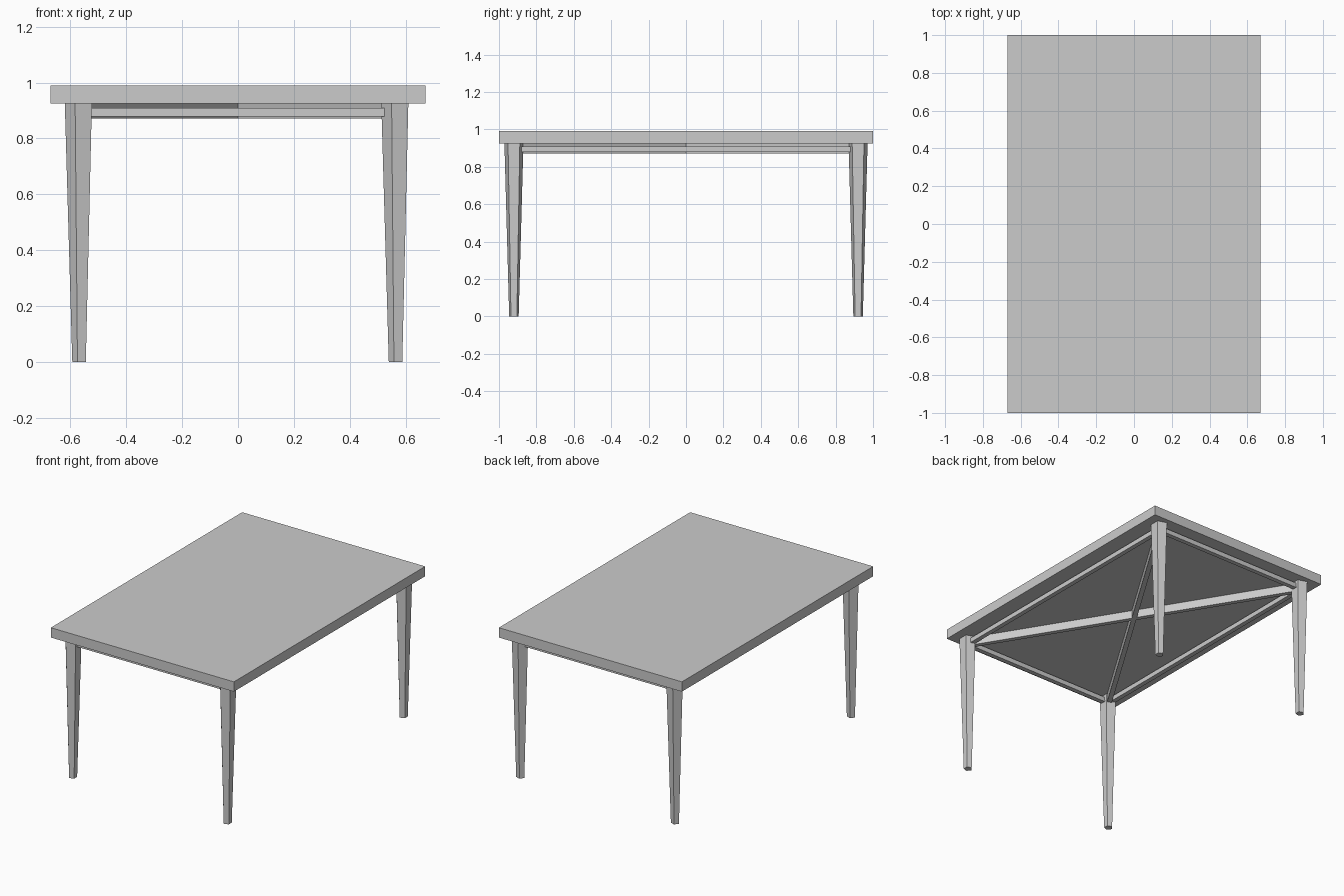
import bpy
import bmesh
from math import atan2, cos, hypot, pi, sin

cube = bpy.data.objects.get("Cube")
if cube:
    bpy.data.objects.remove(cube, do_unlink=True)

grey = bpy.data.materials.new("plain grey")
grey.use_nodes = True
colour = (0.6, 0.6, 0.6, 1)
grey.diffuse_color = colour
grey.node_tree.nodes["Principled BSDF"].inputs["Base Color"].default_value = colour

LEG_X, LEG_Y = 0.566, 0.92
TOP_Z, UNDER_Z = 0.99, 0.925


def finish(name, bm):
    bmesh.ops.recalc_face_normals(bm, faces=bm.faces)
    mesh = bpy.data.meshes.new(name)
    bm.to_mesh(mesh)
    bm.free()
    mesh.materials.append(grey)
    obj = bpy.data.objects.new(name, mesh)
    bpy.context.collection.objects.link(obj)
    return obj


def box(name, size, location, turn=0):
    bm = bmesh.new()
    bmesh.ops.create_cube(bm, size=1)
    bmesh.ops.scale(bm, vec=size, verts=bm.verts)
    obj = finish(name, bm)
    obj.location = location
    obj.rotation_euler.z = turn


def beam(name, start, end, width, low, high):
    """Horizontal bar between two points on the plan."""
    dx, dy = end[0] - start[0], end[1] - start[1]
    middle = ((start[0] + end[0]) / 2, (start[1] + end[1]) / 2, (low + high) / 2)
    box(name, (hypot(dx, dy), width, high - low), middle, atan2(dy, dx))


def leg(name, x, y, sides=5):
    """Tapered five-sided leg with one corner pointing to -x."""
    bm = bmesh.new()
    rings = []
    for radius, z in ((0.0267, 0), (0.0535, UNDER_Z)):
        angles = [pi + 2 * pi * i / sides for i in range(sides)]
        rings.append([bm.verts.new((radius * cos(a), radius * sin(a), z)) for a in angles])
    for ring in rings:
        bm.faces.new(ring)
    low, high = rings
    for i in range(sides):
        j = (i + 1) % sides
        bm.faces.new((low[i], low[j], high[j], high[i]))
    finish(name, bm).location = (x, y, 0)


# Table top
box("table_top", (1.34, 2, TOP_Z - UNDER_Z), (0, 0, (TOP_Z + UNDER_Z) / 2))

# Legs
for end, y in (("front", -LEG_Y), ("back", LEG_Y)):
    for side, x in (("right", -LEG_X), ("left", LEG_X)):
        leg(f"{end}_{side}_leg", x, y)

# Thin rails joining neighbouring legs
corners = [(-LEG_X, -LEG_Y), (LEG_X, -LEG_Y), (LEG_X, LEG_Y), (-LEG_X, LEG_Y)]
for i, name in enumerate(("front_rail", "left_rail", "back_rail", "right_rail")):
    beam(name, corners[i], corners[(i + 1) % 4], 0.03, 0.878, 0.909)

# Crossed braces under the top
for i, name in enumerate(("first_cross_brace", "second_cross_brace")):
    beam(name, corners[i], corners[i + 2], 0.03, 0.871, UNDER_Z)
